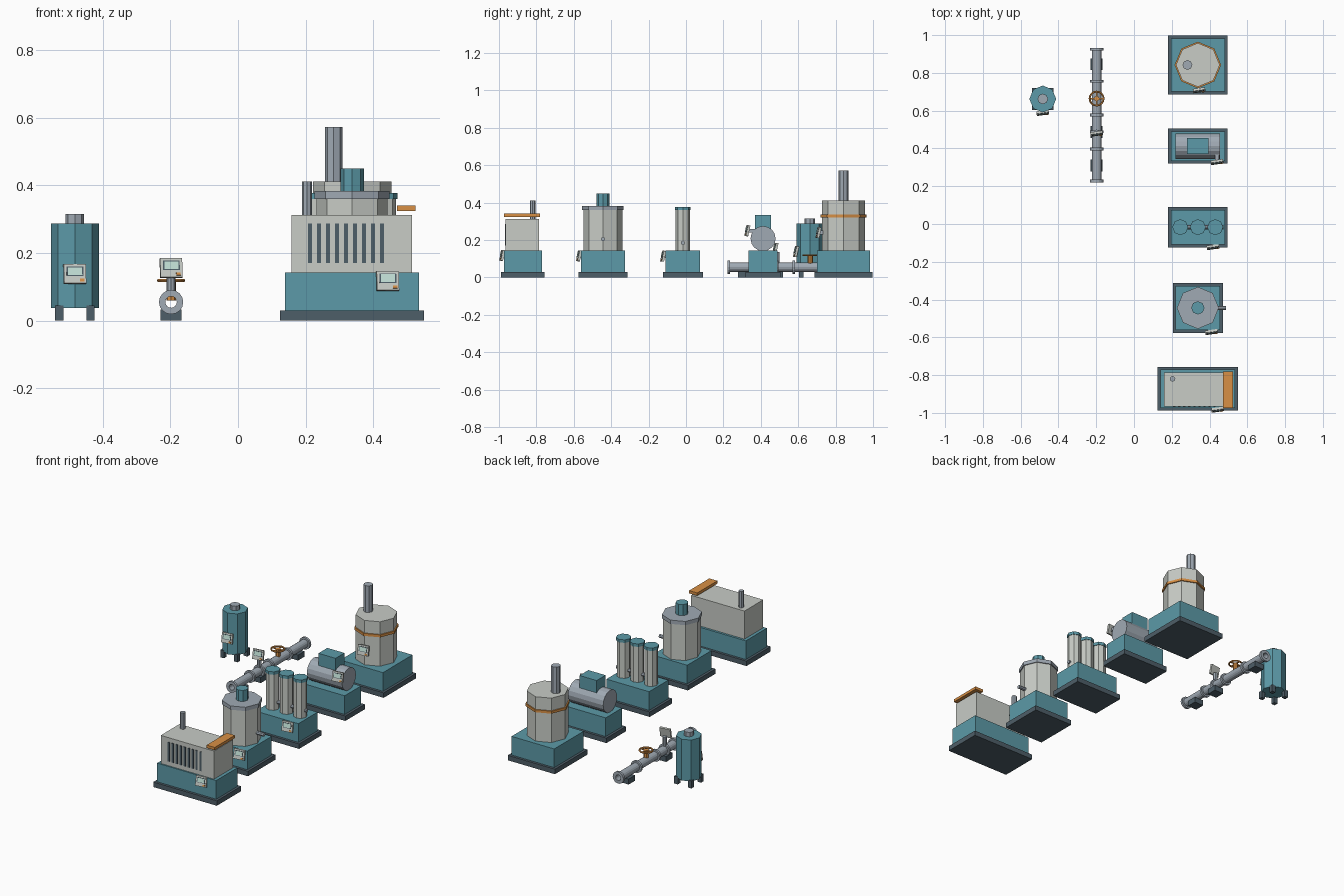
import bpy, bmesh, math
from mathutils import Matrix, Vector

if "Cube" in bpy.data.objects:
    bpy.data.objects.remove(bpy.data.objects["Cube"])

COL = {
    "teal": (0.107, 0.323, 0.392), "light": (0.578, 0.604, 0.565),
    "steel": (0.352, 0.402, 0.456), "dark": (0.076, 0.112, 0.138),
    "orange": (0.687, 0.279, 0.06), "screen": (0.546, 0.753, 0.68),
}
MATS = {}
for key, rgb in COL.items():
    MATS[key] = bpy.data.materials.new(key)
    MATS[key].diffuse_color = (*rgb, 1)


def finish(name, bm, mat, matrix=Matrix()):
    bm.transform(matrix)
    bmesh.ops.recalc_face_normals(bm, faces=bm.faces)
    mesh = bpy.data.meshes.new(name)
    bm.to_mesh(mesh)
    bm.free()
    mesh.materials.append(MATS[mat])
    ob = bpy.data.objects.new(name, mesh)
    bpy.context.collection.objects.link(ob)
    return ob


def box(name, x0, x1, y0, y1, z0, z1, mat, matrix=Matrix()):
    bm = bmesh.new()
    bmesh.ops.create_cube(bm, size=1)
    m = Matrix.Translation(((x0 + x1) / 2, (y0 + y1) / 2, (z0 + z1) / 2))
    return finish(name, bm, mat, matrix @ m @ Matrix.Diagonal((x1 - x0, y1 - y0, z1 - z0, 1)))


def axis_matrix(a, b):
    d = Vector(b) - Vector(a)
    return Matrix.Translation(a) @ d.to_track_quat('Z', 'Y').to_matrix().to_4x4(), d.length


def cyl(name, a, b, r, mat, n=8):
    m, h = axis_matrix(a, b)
    bm = bmesh.new()
    bmesh.ops.create_cone(bm, cap_ends=True, segments=n, radius1=r, radius2=r, depth=h)
    return finish(name, bm, mat, m @ Matrix.Translation((0, 0, h / 2)))


def tube(name, a, b, r_out, r_in, mat, n=16):
    m, h = axis_matrix(a, b)
    bm = bmesh.new()
    rings = []
    for r, z in ((r_out, 0), (r_out, h), (r_in, h), (r_in, 0)):
        rings.append([bm.verts.new((r * math.cos(2 * math.pi * i / n),
                                    r * math.sin(2 * math.pi * i / n), z)) for i in range(n)])
    for k in range(4):
        p, q = rings[k], rings[(k + 1) % 4]
        for i in range(n):
            j = (i + 1) % n
            bm.faces.new((p[i], p[j], q[j], q[i]))
    return finish(name, bm, mat, m)


def panel(owner, x, y, z, arm=0.025, tilt=-12, turn=8):
    # Control box with screen, button and bracket
    m = (Matrix.Translation((x, y, z)) @ Matrix.Rotation(math.radians(turn), 4, 'Z')
         @ Matrix.Rotation(math.radians(tilt), 4, 'X'))
    box(owner + "_panel", -.033, .033, -.006, .006, -.029, .029, "light", m)
    box(owner + "_screen_frame", -.025, .025, -.008, 0, -.008, .021, "dark", m)
    box(owner + "_screen", -.021, .021, -.009, 0, -.005, .018, "screen", m)
    box(owner + "_button", .014, .027, -.009, 0, -.024, -.016, "orange", m)
    if arm:
        box(owner + "_panel_bracket", x - .01, x + .01, y, y + arm, z - .01, z + .01, "steel")


def skid(owner, x, y, hx, hy):
    # Dark plinth and teal base block
    box(owner + "_plinth", x - hx, x + hx, y - hy, y + hy, 0, .03, "dark")
    i = .015
    box(owner + "_base", x - hx + i, x + hx - i, y - hy + i, y + hy - i, .03, .143, "teal")


# Louvred generator cabinet
skid("generator", .337, -.872, .213, .116)
box("generator_housing", .158, .515, -.965, -.785, .143, .313, "light")
for i in range(9):
    x = .213 + i * .0267
    box(f"generator_louvre_{i}", x - .006, x + .006, -.969, -.96, .17, .287, "dark")
box("generator_top_duct", .471, .525, -.973, -.78, .324, .341, "orange")
cyl("generator_exhaust", (.204, -.82, .30), (.204, -.82, .412), .015, "steel")
panel("generator", .443, -.983, .118)

# Octagonal column
skid("column", .338, -.444, .132, .132)
cyl("column_body", (.338, -.444, .143), (.338, -.444, .36), .105, "light")
cyl("column_lid", (.338, -.444, .36), (.338, -.444, .383), .111, "steel")
cyl("column_cap", (.338, -.444, .383), (.338, -.444, .45), .035, "teal")
cyl("column_nozzle", (.42, -.444, .205), (.487, -.444, .205), .011, "steel")
panel("column", .41, -.572, .116)

# Triple filter
skid("filter", .338, -.017, .158, .107)
for i, x in enumerate((.245, .338, .43)):
    cyl(f"filter_canister_{i}", (x, -.017, .143), (x, -.017, .36), .038, "light")
    cyl(f"filter_cap_{i}", (x, -.017, .36), (x, -.017, .378), .042, "teal")
cyl("filter_manifold", (.23, -.017, .185), (.475, -.017, .185), .011, "steel")
panel("filter", .418, -.122, .114)

# Motor with terminal box
skid("motor", .338, .412, .158, .093)
cyl("motor_body", (.22, .412, .208), (.455, .412, .208), .067, "steel", 16)
box("motor_terminal_box", .28, .395, .37, .455, .255, .333, "teal")
panel("motor", .44, .328, .25, .04)

# Tank with band and flue
skid("tank", .338, .842, .158, .156)
cyl("tank_body", (.338, .842, .143), (.338, .842, .412), .116, "light")
m = Matrix.Translation((.338, .842, .32))
tube("tank_band", (.338, .842, .321), (.338, .842, .336), .123, .114, "orange", 8)
cyl("tank_flue", (.283, .842, .40), (.283, .842, .573), .026, "steel")
panel("tank", .345, .708, .24)

# Legged vessel
vx, vy = -.483, .662
cyl("vessel_body", (vx, vy, .038), (vx, vy, .288), .071, "teal")
cyl("vessel_neck", (vx, vy, .288), (vx, vy, .315), .028, "steel")
for sx in (-1, 1):
    for sy in (-1, 1):
        x, y = vx + sx * .046, vy + sy * .046
        box("vessel_leg", x - .012, x + .012, y - .012, y + .012, 0, .045, "dark")
panel("vessel", vx, .588, .138)

# Flanged pipe run on saddles
px, pz = -.198, .055
tube("pipe", (px, .222, pz), (px, .932, pz), .025, .017, "steel")
for i, y in enumerate((.228, .397, .488, .577, .755, .926)):
    tube(f"pipe_flange_{i}", (px, y - .007, pz), (px, y + .007, pz), .036, .018, "steel")
for i, y in enumerate((.31, .487, .845)):
    box(f"pipe_saddle_{i}", px - .031, px + .031, y - .031, y + .031, 0, .033, "dark")

# Valve stem and handwheel
vy = .664
cyl("valve_stem", (px, vy, .06), (px, vy, .122), .014, "orange")
bpy.ops.mesh.primitive_torus_add(major_segments=16, minor_segments=6, major_radius=.037,
                                 minor_radius=.005, location=(px, vy, .119))
wheel = bpy.context.object
wheel.name = "valve_handwheel"
wheel.data.materials.append(MATS["orange"])
box("valve_spoke_x", px - .037, px + .037, vy - .004, vy + .004, .116, .122, "orange")
box("valve_spoke_y", px - .004, px + .004, vy - .037, vy + .037, .116, .122, "orange")

# Gauge panel on its post
cyl("gauge_post", (px, .487, .075), (px, .487, .135), .013, "steel")
panel("gauge", px, .478, .156, 0)

for m in bpy.data.materials:
    if m.users and not m.is_grease_pencil:
        m.use_nodes = True
        m.node_tree.nodes["Principled BSDF"].inputs["Base Color"].default_value = m.diffuse_color
